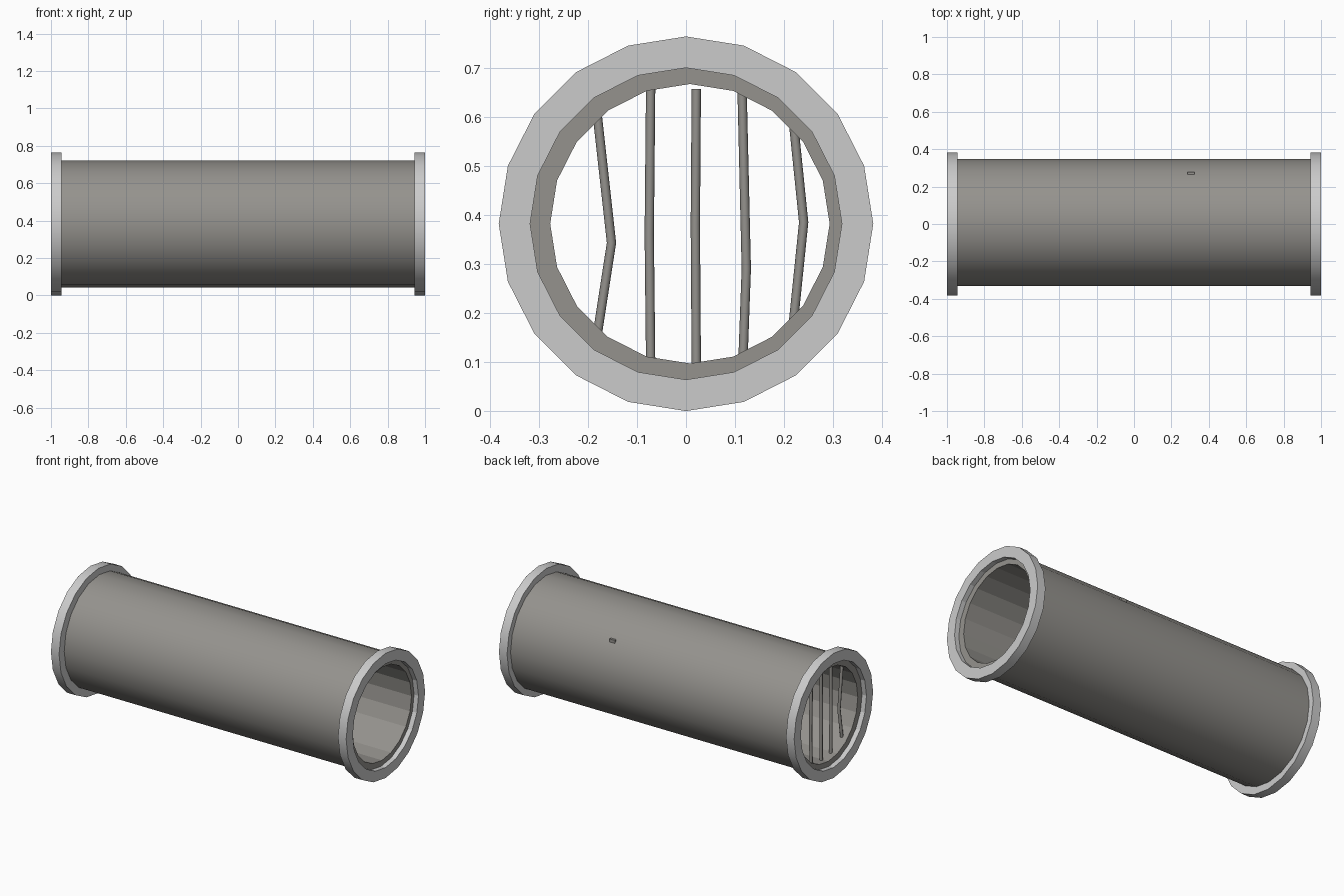
import bpy, bmesh, math
from mathutils import Vector

if "Cube" in bpy.data.objects:
    bpy.data.objects.remove(bpy.data.objects["Cube"])

CZ = 0.382   # height of the pipe axis
SIDES = 20

dark = bpy.data.materials.new("dark_metal")
dark.diffuse_color = (0.30, 0.29, 0.27, 1)
dark.use_nodes = True
dark.node_tree.nodes["Principled BSDF"].inputs["Base Color"].default_value = dark.diffuse_color


def finish(name, bm, mat=None):
    bmesh.ops.recalc_face_normals(bm, faces=bm.faces)
    me = bpy.data.meshes.new(name)
    bm.to_mesh(me)
    bm.free()
    ob = bpy.data.objects.new(name, me)
    bpy.context.collection.objects.link(ob)
    if mat:
        me.materials.append(mat)
    return ob


def tube(name, x0, x1, r_out, r_in, cy=0.0, mat=None):
    """Hollow cylinder along x: smooth outside, flat facets inside."""
    bm = bmesh.new()
    rings = []
    for x, r in ((x0, r_out), (x1, r_out), (x1, r_in), (x0, r_in)):
        ring = []
        for i in range(SIDES):
            a = 2 * math.pi * i / SIDES
            ring.append(bm.verts.new((x, cy + r * math.sin(a), CZ + r * math.cos(a))))
        rings.append(ring)
    for k in range(4):
        a, b = rings[k], rings[(k + 1) % 4]
        for i in range(SIDES):
            j = (i + 1) % SIDES
            f = bm.faces.new((a[i], a[j], b[j], b[i]))
            f.smooth = k == 0
    # keep the rims crisp
    for e in bm.edges:
        if len(e.link_faces) == 2 and e.calc_face_angle(0) > 1.0:
            e.smooth = False
    return finish(name, bm, mat)


def bar(name, points, r=0.0095, n=8):
    """Round bar swept along (x, y, z) points."""
    bm = bmesh.new()
    rings = []
    for p in points:
        rings.append([bm.verts.new(Vector(p) + Vector((r * math.cos(t), r * math.sin(t), 0)))
                      for t in (2 * math.pi * i / n for i in range(n))])
    for a, b in zip(rings, rings[1:]):
        for i in range(n):
            j = (i + 1) % n
            bm.faces.new((a[i], a[j], b[j], b[i])).smooth = True
    for ring in (rings[0], rings[-1]):
        f = bm.faces.new(ring)
        for e in f.edges:
            e.smooth = False
    return finish(name, bm, dark)


# pipe body
tube("pipe", -0.97, 0.97, 0.34, 0.285, 0.008, dark)

# end flanges
for side, s in (("left", -1), ("right", 1)):
    tube(side + "_flange", s * 0.945, s * 1.0, 0.382, 0.318)

# bent grate bars in the left mouth, as (y, z) paths
paths = [
    [(-0.185, 0.64), (-0.152, 0.343), (-0.185, 0.13)],
    [(-0.072, 0.67), (-0.075, 0.36), (-0.072, 0.09)],
    [(0.021, 0.657), (0.019, 0.38), (0.021, 0.095)],
    [(0.114, 0.67), (0.123, 0.29), (0.116, 0.10)],
    [(0.218, 0.60), (0.24, 0.385), (0.218, 0.17)],
]
for i, path in enumerate(paths):
    bar("grate_bar_%d" % (i + 1), [(-0.93, y, z) for y, z in path])

# small nub poking through the pipe wall
bm = bmesh.new()
bmesh.ops.create_cube(bm, size=1)
bmesh.ops.scale(bm, vec=(0.036, 0.014, 0.03), verts=bm.verts)
bmesh.ops.translate(bm, vec=(0.305, 0.272, 0.59), verts=bm.verts)
finish("wall_nub", bm, dark)
